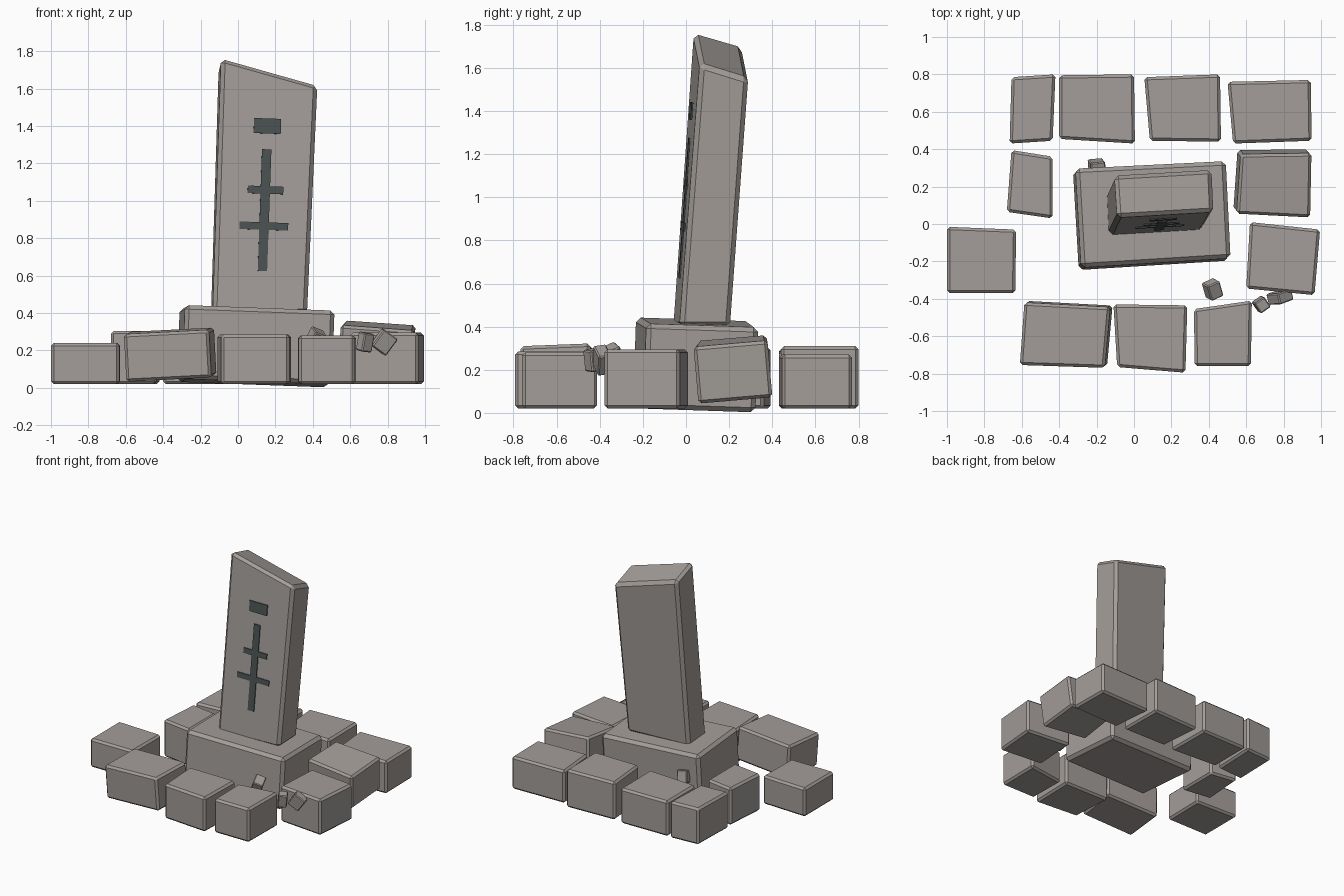
import bpy, bmesh
from math import radians
from mathutils import Vector, Matrix, Euler

cube = bpy.data.objects.get("Cube")
if cube:
    bpy.data.objects.remove(cube, do_unlink=True)


def make_material(name, colour):
    mat = bpy.data.materials.new(name)
    mat.use_nodes = True
    mat.diffuse_color = (*colour, 1)
    mat.node_tree.nodes["Principled BSDF"].inputs["Base Color"].default_value = (*colour, 1)
    return mat


STONE = make_material("warm grey stone", (0.37, 0.34, 0.32))
CARVING = make_material("dark carving", (0.07, 0.085, 0.085))


def solid(name, bottom, top, material, bevel=0.0):
    """Six-sided solid between two four-cornered rings, with chamfered edges."""
    bm = bmesh.new()
    low = [bm.verts.new(p) for p in bottom]
    high = [bm.verts.new(p) for p in top]
    bm.faces.new(low)
    bm.faces.new(high)
    for i in range(4):
        j = (i + 1) % 4
        bm.faces.new((low[i], low[j], high[j], high[i]))
    bmesh.ops.recalc_face_normals(bm, faces=bm.faces)
    if bevel:
        bmesh.ops.bevel(bm, geom=list(bm.edges), offset=bevel, segments=1,
                        profile=0.5, affect='EDGES')
    mesh = bpy.data.meshes.new(name)
    bm.to_mesh(mesh)
    bm.free()
    mesh.materials.append(material)
    obj = bpy.data.objects.new(name, mesh)
    bpy.context.collection.objects.link(obj)
    return obj


def stone(name, outline, top, bottom=0.02, tilt=(0, 0), bevel=0.015):
    """Upright block over a plan outline, tilted about its own centre."""
    centre = Vector((sum(p[0] for p in outline) / 4,
                     sum(p[1] for p in outline) / 4, (top + bottom) / 2))
    turn = Euler((radians(tilt[0]), radians(tilt[1]), 0)).to_matrix()

    def ring(z):
        return [centre + turn @ (Vector((x, y, z)) - centre) for x, y in outline]
    return solid(name, ring(bottom), ring(top), STONE, bevel)


def chip(name, centre, size, turn):
    """Small broken fragment."""
    half = Vector(size) / 2
    corners = ((-1, -1), (1, -1), (1, 1), (-1, 1))
    spin = Matrix.Translation(centre) @ Euler([radians(a) for a in turn]).to_matrix().to_4x4()

    def ring(side):
        return [spin @ Vector((x * half.x, y * half.y, side * half.z)) for x, y in corners]
    return solid(name, ring(-1), ring(1), STONE, 0.006)


# Paving stones: corners run back right-hand side, clockwise from back -x
stone("back_stone_outer_right", [(-.655, .785), (-.42, .8), (-.435, .445), (-.665, .43)], .3)
stone("back_stone_inner_right", [(-.4, .795), (0, .8), (.005, .43), (-.4, .455)], .29)
stone("back_stone_inner_left", [(.055, .785), (.46, .8), (.465, .44), (.085, .445)], .31)
stone("back_stone_outer_left", [(.5, .76), (.945, .77), (.95, .445), (.53, .43)], .27)
stone("right_stone", [(-.655, .395), (-.435, .36), (-.435, .03), (-.68, .065)], .305)
stone("right_outlying_stone", [(-1, -.015), (-.63, -.03), (-.635, -.37), (-1, -.37)], .24)
stone("left_tilted_stone", [(.56, .385), (.94, .39), (.935, .045), (.54, .065)], .335,
      bottom=.07, tilt=(5, 4))
stone("left_front_stone", [(.62, .01), (.995, -.03), (.965, -.38), (.6, -.345)], .295)
stone("front_stone_tilted", [(-.58, -.415), (-.12, -.44), (-.15, -.765), (-.605, -.75)], .305,
      bottom=.05, tilt=(2, -3))
stone("front_stone_middle", [(-.11, -.43), (.285, -.435), (.275, -.795), (-.09, -.765)], .285)
stone("front_stone_left", [(.32, -.455), (.63, -.41), (.625, -.76), (.325, -.76)], .28)

# Plinth, sunk a little to one side
stone("plinth", [(-.32, .29), (.485, .33), (.51, -.19), (-.29, -.24)], .42,
      bottom=.025, tilt=(-2, 2), bevel=.022)

# Leaning pillar with a slanted top
foot = [(-.135, -.06, .4), (.37, -.03, .4), (.36, .205, .4), (-.145, .17, .4)]
head = [(-.09, .035, 1.765), (.425, .065, 1.62), (.415, .29, 1.55), (-.105, .26, 1.7)]
solid("pillar", foot, head, STONE, 0.022)

# Carved marks lying on the sloping front face of the pillar
origin = Vector(foot[0])
normal = (Vector(foot[1]) - origin).cross(Vector(head[0]) - origin).normalized()
LEAN = 0.035


def carved_bar(name, x, z, width, height):
    ring = []
    for sx, sz in ((-1, -1), (1, -1), (1, 1), (-1, 1)):
        px = x + sx * width / 2 + sz * height / 2 * LEAN
        pz = z + sz * height / 2 - sx * width / 2 * LEAN
        py = origin.y - (normal.x * (px - origin.x) + normal.z * (pz - origin.z)) / normal.y
        ring.append(Vector((px, py, pz)))
    solid(name, [p - normal * 0.002 for p in ring], [p + normal * 0.005 for p in ring], CARVING)


carved_bar("carved_block", .157, 1.4, .145, .08)
carved_bar("carved_upright", .142, .95, .05, .65)
carved_bar("carved_upper_crossbar", .147, 1.058, .19, .04)
carved_bar("carved_lower_crossbar", .138, .865, .26, .04)

# Broken fragments
chip("fragment_by_plinth", (.42, -.35, .27), (.075, .09, .075), (25, 20, 25))
chip("fragment_small", (.68, -.43, .245), (.065, .065, .1), (10, 5, 35))
chip("fragment_large", (.78, -.39, .245), (.095, .06, .11), (10, 35, 20))
chip("fragment_back", (-.2, .315, .25), (.08, .05, .09), (15, 10, 5))
